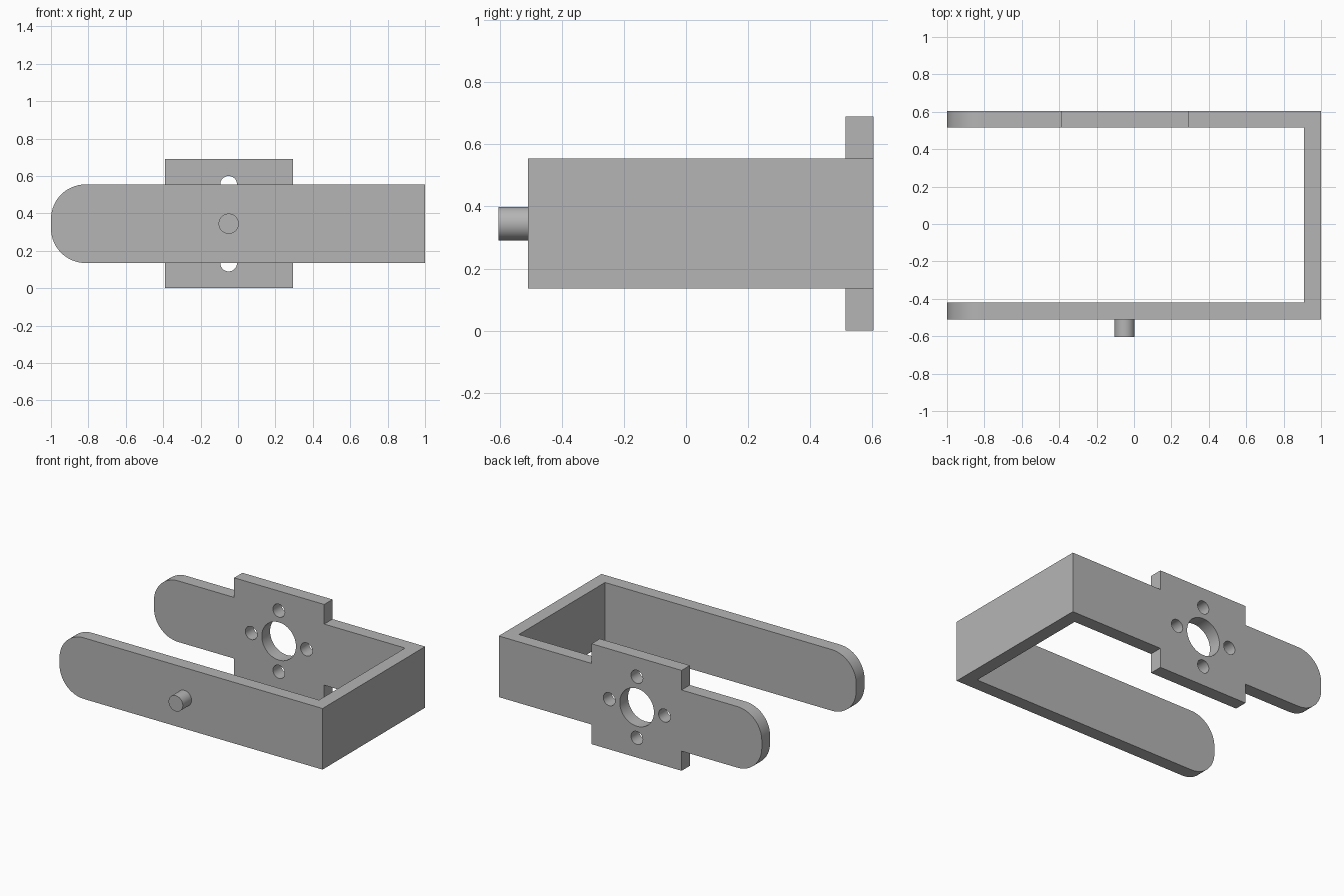
import bpy, bmesh, math
from mathutils import Matrix, Vector

cube = bpy.data.objects.get("Cube")
if cube:
    bpy.data.objects.remove(cube, do_unlink=True)

GREY = (0.46, 0.46, 0.46, 1)
metal = bpy.data.materials.new("plain grey")
metal.use_nodes = True
metal.diffuse_color = GREY
metal.node_tree.nodes["Principled BSDF"].inputs["Base Color"].default_value = GREY

HUB_X, HUB_Z = -0.05, 0.345      # shared axis of pin and holes
ARM_LOW, ARM_HIGH = 0.135, 0.555


def finish(bm, name):
    bmesh.ops.recalc_face_normals(bm, faces=bm.faces)
    mesh = bpy.data.meshes.new(name)
    bm.to_mesh(mesh)
    bm.free()
    obj = bpy.data.objects.new(name, mesh)
    obj.data.materials.append(metal)
    bpy.context.collection.objects.link(obj)
    return obj


def activate(obj):
    bpy.ops.object.select_all(action='DESELECT')
    obj.select_set(True)
    bpy.context.view_layer.objects.active = obj


def box(name, low, high):
    bm = bmesh.new()
    low, high = Vector(low), Vector(high)
    bmesh.ops.create_cube(bm, size=1, matrix=Matrix.LocRotScale((low + high) / 2, None, high - low))
    return finish(bm, name)


def rod(name, x, z, radius, y0, y1, sides):
    bm = bmesh.new()
    place = Matrix.Translation((x, (y0 + y1) / 2, z)) @ Matrix.Rotation(math.pi / 2, 4, 'X')
    bmesh.ops.create_cone(bm, cap_ends=True, segments=sides, radius1=radius,
                          radius2=radius, depth=y1 - y0, matrix=place)
    return finish(bm, name)


def combine(target, tool, operation):
    mod = target.modifiers.new(operation.lower(), 'BOOLEAN')
    mod.operation, mod.object, mod.solver = operation, tool, 'EXACT'
    activate(target)
    bpy.ops.object.modifier_apply(modifier=mod.name)
    bpy.data.objects.remove(tool, do_unlink=True)


# U-shaped frame: plan profile raised to the arm height
plan = [(-1, -0.51), (1, -0.51), (1, 0.605), (-1, 0.605),
        (-1, 0.515), (0.91, 0.515), (0.91, -0.42), (-1, -0.42)]
bm = bmesh.new()
base = bm.faces.new([bm.verts.new((x, y, ARM_LOW)) for x, y in plan])
raised = bmesh.ops.extrude_face_region(bm, geom=[base])["geom"]
bmesh.ops.translate(bm, vec=(0, 0, ARM_HIGH - ARM_LOW),
                    verts=[v for v in raised if isinstance(v, bmesh.types.BMVert)])
bmesh.ops.recalc_face_normals(bm, faces=bm.faces)

# Rounded free ends of both arms
tips = [e for e in bm.edges
        if all(v.co.x < -0.99 for v in e.verts)
        and abs(e.verts[0].co.z - e.verts[1].co.z) < 0.01]
bmesh.ops.bevel(bm, geom=tips, offset=0.185, segments=14, profile=0.5, affect='EDGES')
frame = finish(bm, "bracket_frame")

# Mounting plate on the rear arm
combine(frame, box("mounting_plate", (-0.39, 0.515, 0), (0.295, 0.605, 0.69)), 'UNION')

# Shaft hole and four screw holes
holes = [(0, 0, 0.13, 48)]
for i in range(4):
    turn = i * math.pi / 2
    holes.append((0.21 * math.cos(turn), 0.21 * math.sin(turn), 0.045, 28))
for dx, dz, radius, sides in holes:
    combine(frame, rod("hole_cutter", HUB_X + dx, HUB_Z + dz, radius, 0.4, 0.7, sides), 'DIFFERENCE')

# Pivot pin on the front arm
pin = rod("pivot_pin", HUB_X, HUB_Z, 0.054, -0.605, -0.505, 40)

for obj in (frame, pin):
    activate(obj)
    bpy.ops.object.shade_smooth_by_angle(angle=math.radians(30))
